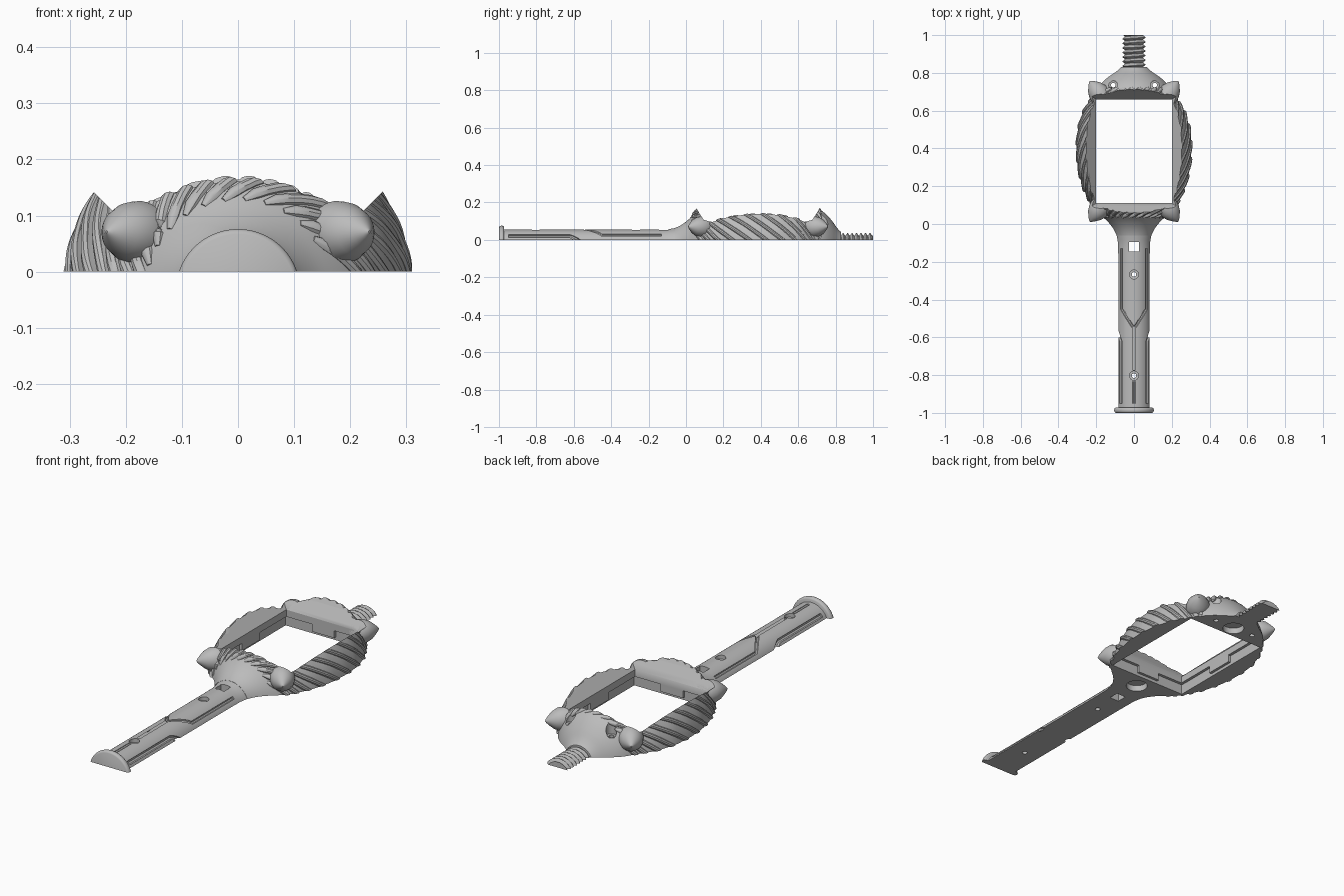
import bpy, bmesh, math
from mathutils import Vector

cube = bpy.data.objects.get("Cube")
if cube:
    bpy.data.objects.remove(cube, do_unlink=True)

grey = bpy.data.materials.new("plain grey")
grey.use_nodes = True
GREY = (0.5, 0.5, 0.5, 1)
grey.diffuse_color = GREY
grey.node_tree.nodes["Principled BSDF"].inputs["Base Color"].default_value = GREY

AXIS = -0.035      # the round parts are sliced above their axis
MID = 0.385        # centre of the window along y


def loft(name, rings):
    """Closed solid through rings of equal point count."""
    bm = bmesh.new()
    rows = [[bm.verts.new(p) for p in ring] for ring in rings]
    n = len(rows[0])
    for a, b in zip(rows, rows[1:]):
        for i in range(n):
            j = (i + 1) % n
            bm.faces.new((a[i], a[j], b[j], b[i]))
    bm.faces.new(rows[0][::-1])
    bm.faces.new(rows[-1])
    bmesh.ops.recalc_face_normals(bm, faces=bm.faces[:])
    mesh = bpy.data.meshes.new(name)
    bm.to_mesh(mesh)
    bm.free()
    ob = bpy.data.objects.new(name, mesh)
    bpy.context.collection.objects.link(ob)
    mesh.materials.append(grey)
    return ob


def tube(name, points, radii, sides=8):
    """Solid swept along a path with a radius at each point."""
    pts = [Vector(p) for p in points]
    rings = []
    for i, p in enumerate(pts):
        t = (pts[min(i + 1, len(pts) - 1)] - pts[max(i - 1, 0)]).normalized()
        u = t.cross(Vector((1, 0, 0) if abs(t.z) > 0.9 else (0, 0, 1))).normalized()
        v = t.cross(u)
        turn = [2 * math.pi * (k + 0.5) / sides for k in range(sides)]
        rings.append([p + radii[i] * (u * math.cos(a) + v * math.sin(a)) for a in turn])
    return loft(name, rings)


def box(name, x0, x1, y0, y1, z0, z1):
    return loft(name, [[(x0, y0, z), (x1, y0, z), (x1, y1, z), (x0, y1, z)] for z in (z0, z1)])


def sliced_round(name, y0, y1, steps, segs, radius, wave=lambda y, a: 0):
    """Round body along y, sliced flat at z = 0."""
    rings = []
    for s in range(steps + 1):
        y = y0 + (y1 - y0) * s / steps
        r = radius(y)
        low = math.asin(-AXIS / r)
        ring = []
        for i in range(segs + 1):
            a = low + (math.pi - 2 * low) * i / segs
            rr = r + wave(y, a)
            z = 0 if i in (0, segs) else max(0, rr * math.sin(a) + AXIS)
            ring.append((rr * math.cos(a), y, z))
        rings.append(ring)
    return loft(name, rings)


def cut(target, *cutters):
    """Subtract the cutters for good and remove them."""
    for c in cutters:
        c.hide_render = True
        m = target.modifiers.new("cut", "BOOLEAN")
        m.operation, m.solver, m.object = "DIFFERENCE", "EXACT", c
        graph = bpy.context.evaluated_depsgraph_get()
        mesh = bpy.data.meshes.new_from_object(target.evaluated_get(graph))
        target.modifiers.clear()
        target.data = mesh
        bpy.data.objects.remove(c, do_unlink=True)


def screw_hole(x, y, top):
    """Countersunk hole cutter."""
    return tube("hole", [(x, y, -0.02), (x, y, top - 0.02), (x, y, top - 0.019), (x, y, 0.15)],
                [0.012, 0.012, 0.024, 0.024], 24)


# Head: smooth bulging body
PROFILE = [(-0.2, 0.09), (-0.1, 0.091), (-0.05, 0.1), (0, 0.13), (0.03, 0.16), (0.06, 0.197),
           (0.1, 0.23), (0.2, 0.276), (0.3, 0.3), (0.4, 0.307), (0.5, 0.3), (0.6, 0.27),
           (0.7, 0.205), (0.74, 0.183), (0.78, 0.14), (0.8, 0.112), (0.82, 0.075), (0.9, 0.06)]


def profile_at(y):
    for (ya, ra), (yb, rb) in zip(PROFILE, PROFILE[1:]):
        if y <= yb:
            return ra + (rb - ra) * (y - ya) / (yb - ya)


def head_radius(y):
    return sum(profile_at(y + d) for d in (-0.02, -0.01, 0, 0.01, 0.02)) / 5


head = sliced_round("head", -0.06, 0.83, 110, 72, head_radius)


# Window: stepped rabbet below, upright walls, wide bevel above
def window_ring(hx, hy, z):
    return [(sx * hx, MID + sy * hy, z) for sx, sy in ((-1, -1), (1, -1), (1, 1), (-1, 1))]


def window_cutter():
    return loft("window", [window_ring(*w) for w in (
        (0.213, 0.288, -0.02), (0.213, 0.288, 0.05), (0.2, 0.275, 0.051),
        (0.2, 0.275, 0.085), (0.26, 0.315, 0.145), (0.32, 0.345, 0.2), (0.4, 0.42, 0.35))])


cut(head, window_cutter(), screw_hole(-0.11, 0.735, 0.1), screw_hole(0.11, 0.735, 0.1),
    tube("rear_pocket", [(0, 0.73, -0.02), (0, 0.73, 0.03)], [0.05, 0.05], 32),
    tube("front_pocket", [(0, 0.02, -0.02), (0, 0.02, 0.03)], [0.05, 0.05], 32))

# Ropes swirling over the head, trimmed by the window and the flat base
for k in range(-12, 27):
    path = []
    for i in range(70):
        d = -0.35 + 0.685 * i / 69
        a = 2 * math.pi * k / 28 - 2.5 * d - 120 * d ** 5
        r = head_radius(MID + d) - 0.004
        if r * math.sin(a) + AXIS > -0.03 and math.cos(a / 2) > 0:
            path.append((r * math.cos(a), MID + d, r * math.sin(a) + AXIS))
    if len(path) > 4:
        radii = [0.012] * len(path)
        radii[0] = radii[-1] = 0.006
        rope = tube("rope", path, radii, 10)
        cut(rope, window_cutter(), box("base", -0.5, 0.5, -0.2, 1, -0.2, 0))
        if not rope.data.polygons:
            bpy.data.objects.remove(rope, do_unlink=True)

# Stops inside the rabbet
for s, side in ((-1, "right"), (1, "left")):
    x0, x1 = sorted((s * 0.2, s * 0.22))
    box(side + "_stop", x0, x1, MID - 0.07, MID + 0.07, 0.015, 0.055)
for s, end in ((-1, "front"), (1, "rear")):
    y0, y1 = sorted((MID + s * 0.275, MID + s * 0.295))
    box(end + "_stop", -0.06, 0.06, y0, y1, 0.015, 0.055)

# Corner horns, trimmed by the window
HORN = [(0, 0.054), (0.3, 0.057), (0.5, 0.053), (0.7, 0.041), (0.85, 0.024), (0.95, 0.011), (1, 0.002)]
for sx, side in ((-1, "right"), (1, "left")):
    for sy, end in ((-1, "front"), (1, "rear")):
        base = Vector((sx * 0.155, MID + sy * 0.265, 0.069))
        tip = Vector((sx * 0.234, MID + sy * 0.372, 0.071))
        horn = tube(end + "_" + side + "_horn", [base.lerp(tip, t) for t, _ in HORN],
                    [r for _, r in HORN], 32)
        cut(horn, window_cutter())

# Handle with screw holes, a square slot and grooves
handle = sliced_round("handle", -0.985, -0.06, 40, 48, lambda y: profile_at(max(y, -0.2)))


def groove(points, r):
    path = []
    for (xa, ya), (xb, yb) in zip(points, points[1:]):
        for k in range(8):
            path.append((xa + (xb - xa) * k / 8, ya + (yb - ya) * k / 8))
    path.append(points[-1])
    return tube("groove", [(x, y, math.sqrt(0.0081 - x * x) + AXIS) for x, y in path], [r] * len(path))


cut(handle, screw_hole(0, -0.267, 0.055), screw_hole(0, -0.803, 0.055),
    tube("slot", [(0, -0.12, -0.02), (0, -0.12, 0.2)], [0.036, 0.036], 4))
for s in (-1, 1):
    cut(handle,
        groove([(s * 0.066, -0.13), (s * 0.066, -0.45), (s * 0.006, -0.545)], 0.008),
        groove([(s * 0.071, -0.95), (s * 0.071, -0.62), (s * 0.086, -0.57)], 0.011))
cut(handle, groove([(0, -0.95), (0, -0.833)], 0.008), groove([(0, -0.773), (0, -0.54)], 0.008))

# End flange with a rounded rim
sliced_round("end_flange", -1, -0.972, 8, 48,
             lambda y: 0.102 + 0.009 * math.sqrt(max(0, 1 - ((y + 0.986) / 0.014) ** 2)))


# Threaded stud
def thread(y, a):
    return 0.007 * math.sin(2 * math.pi * y / 0.024 + a)


sliced_round("threaded_stud", 0.8, 1, 90, 40, lambda y: 0.065, thread)

# Smooth shading with sharp edges
bpy.ops.object.select_all(action="DESELECT")
for ob in bpy.context.collection.objects:
    if ob.type == "MESH":
        ob.select_set(True)
        bpy.context.view_layer.objects.active = ob
bpy.ops.object.shade_smooth_by_angle(angle=math.radians(35))
